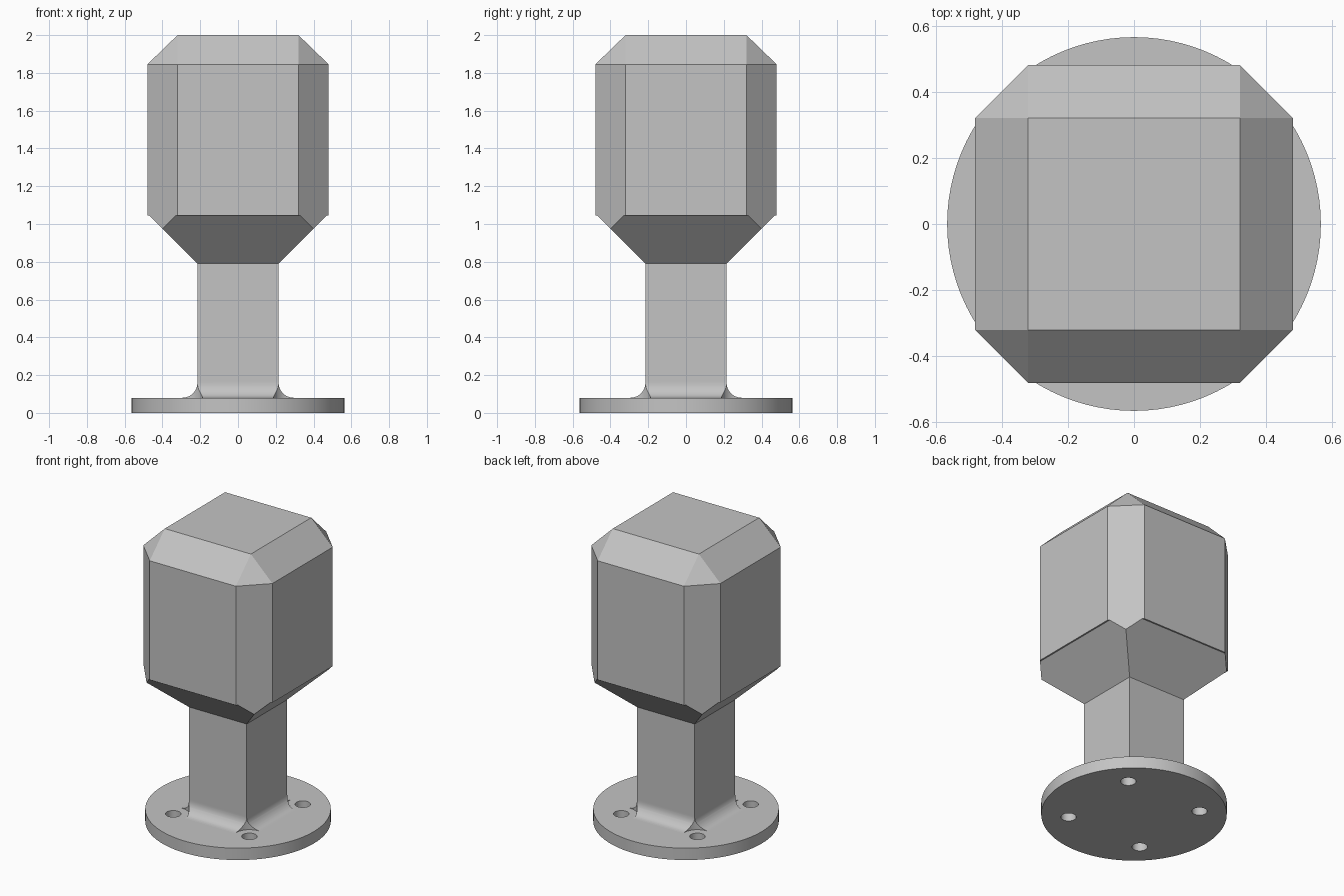
import bpy, bmesh, math
from mathutils import Matrix

cube = bpy.data.objects.get("Cube")
if cube:
    bpy.data.objects.remove(cube, do_unlink=True)

grey = bpy.data.materials.new("plain_grey")
grey.use_nodes = True
colour = (0.55, 0.55, 0.55, 1)
grey.diffuse_color = colour
grey.node_tree.nodes["Principled BSDF"].inputs["Base Color"].default_value = colour

PLATE_TOP = 0.08
PLATE_RADIUS = 0.565
HOLE = 0.283          # hole centre offset on both axes
POST = 0.215          # half width of the post
TAPER_Z, LEDGE_Z, SHOULDER_Z, TOP_Z = 0.79, 1.045, 1.845, 2.0
SIGNS = [(1, 1), (-1, 1), (-1, -1), (1, -1)]


def add_object(name, bm):
    bmesh.ops.recalc_face_normals(bm, faces=bm.faces)
    mesh = bpy.data.meshes.new(name)
    bm.to_mesh(mesh)
    bm.free()
    mesh.materials.append(grey)
    obj = bpy.data.objects.new(name, mesh)
    bpy.context.collection.objects.link(obj)
    return obj


def cylinder(bm, radius, low, high, segments, x=0, y=0):
    bmesh.ops.create_cone(bm, cap_ends=True, segments=segments,
                          radius1=radius, radius2=radius, depth=high - low,
                          matrix=Matrix.Translation((x, y, (low + high) / 2)))


def cut_corners(obj, radius, low, high):
    """Subtract one upright cylinder at each bolt position."""
    bm = bmesh.new()
    for sx, sy in SIGNS:
        cylinder(bm, radius, low, high, 48, sx * HOLE, sy * HOLE)
    cutter = add_object("bolt_cutter", bm)
    cutter.hide_render = True
    mod = obj.modifiers.new("bolt_cut", 'BOOLEAN')
    mod.operation, mod.solver, mod.object = 'DIFFERENCE', 'EXACT', cutter
    bpy.context.view_layer.objects.active = obj
    bpy.ops.object.modifier_apply(modifier=mod.name)
    bpy.data.objects.remove(cutter, do_unlink=True)


def smooth(obj):
    bpy.ops.object.select_all(action='DESELECT')
    obj.select_set(True)
    bpy.context.view_layer.objects.active = obj
    bpy.ops.object.shade_smooth_by_angle(angle=math.radians(30))


def hull(name, points, open_top=None):
    """Convex solid from points mirrored into all four quadrants."""
    bm = bmesh.new()
    for co in {(sx * x, sy * y, z) for x, y, z in points for sx, sy in SIGNS}:
        bm.verts.new(co)
    bmesh.ops.convex_hull(bm, input=bm.verts)
    bmesh.ops.dissolve_limit(bm, angle_limit=math.radians(1),
                             verts=bm.verts, edges=bm.edges)
    if open_top is not None:
        hidden = [f for f in bm.faces
                  if all(abs(v.co.z - open_top) < 1e-4 for v in f.verts)]
        bmesh.ops.delete(bm, geom=hidden, context='FACES_ONLY')
    return add_object(name, bm)


# Round base plate with four bolt holes
bm = bmesh.new()
cylinder(bm, PLATE_RADIUS, 0, PLATE_TOP, 96)
plate = add_object("base_plate", bm)
cut_corners(plate, 0.047, -0.1, 0.2)
smooth(plate)

# Square post with a filleted foot, relieved around the bolts
FILLET, STEPS = 0.08, 10
profile = []
for i in range(STEPS + 1):
    a = math.pi / 2 * i / STEPS
    profile.append((POST + FILLET * (1 - math.sin(a)),
                    PLATE_TOP + FILLET * (1 - math.cos(a))))
profile += [(POST, PLATE_TOP + FILLET + 0.01), (POST, TAPER_Z)]
bm = bmesh.new()
rings = [[bm.verts.new((sx * h, sy * h, z)) for sx, sy in SIGNS] for h, z in profile]
for low, high in zip(rings, rings[1:]):
    for i in range(4):
        j = (i + 1) % 4
        bm.faces.new((low[i], low[j], high[j], high[i]))
bm.faces.new(rings[0])
bm.faces.new(rings[-1])
post = add_object("post", bm)
cut_corners(post, 0.096, 0.05, 0.3)
smooth(post)

# Underside of the head, spreading out from the post at 45 degrees
SIDE, INNER = 0.48, 0.32
CORNER = (SIDE + INNER) / 2
spread = POST + LEDGE_Z - TAPER_Z
rest = SIDE + INNER - spread
hull("head_underside", [(POST, POST, TAPER_Z),
                        (CORNER, CORNER, TAPER_Z + CORNER - POST),
                        (spread, rest, LEDGE_Z), (rest, spread, LEDGE_Z)],
     open_top=LEDGE_Z)

# Chamfered head block
hull("head", [(SIDE, INNER, LEDGE_Z), (INNER, SIDE, LEDGE_Z),
              (SIDE, INNER, SHOULDER_Z), (INNER, SIDE, SHOULDER_Z),
              (INNER, INNER, TOP_Z)])
